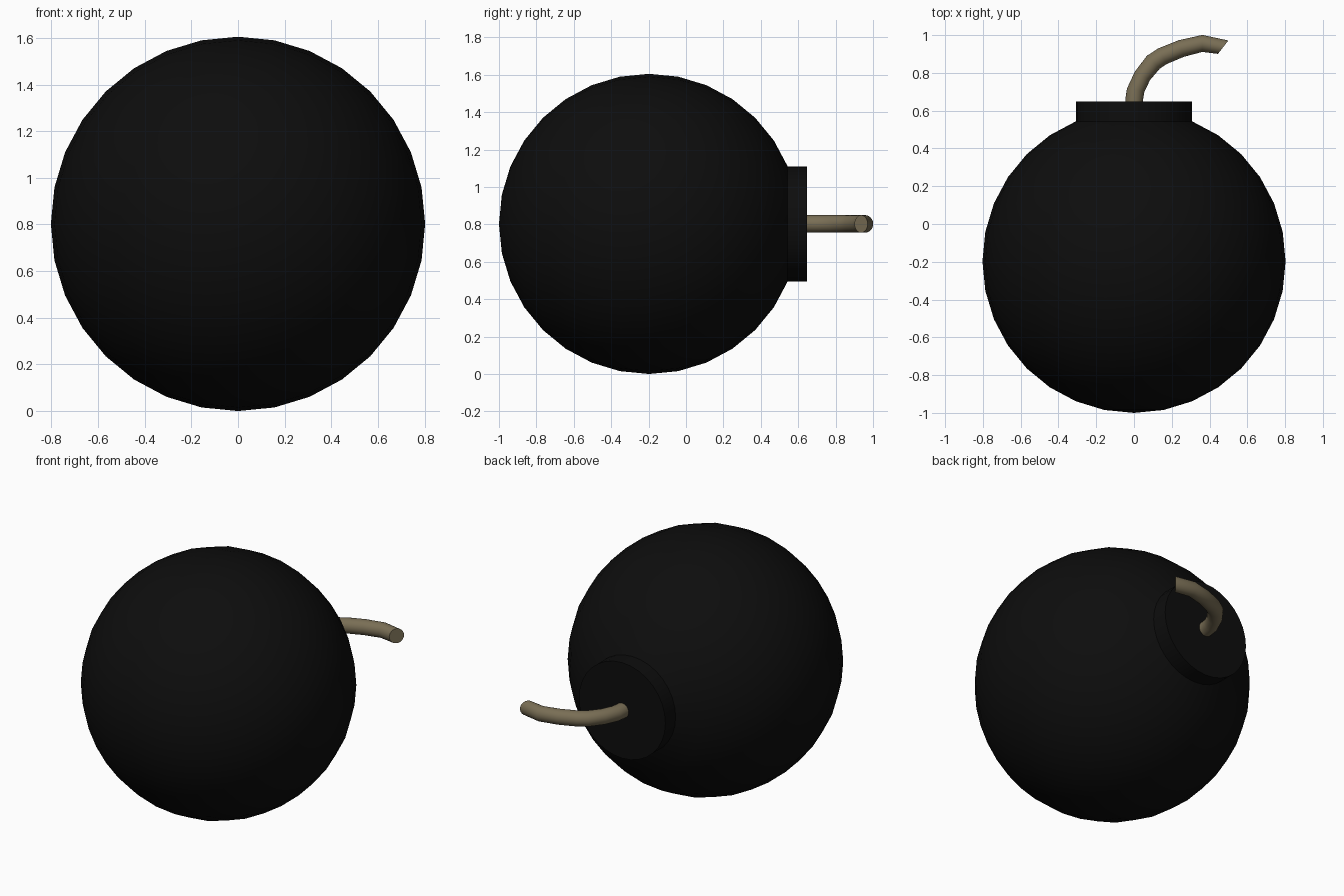
import bpy, bmesh, math
from mathutils import Vector

if "Cube" in bpy.data.objects:
    bpy.data.objects.remove(bpy.data.objects["Cube"])

CZ, CY, R, SEG = 0.8025, -0.1975, 0.8025, 32


def material(name, rgb):
    m = bpy.data.materials.new(name)
    m.diffuse_color = (*rgb, 1)
    m.use_nodes = True
    m.node_tree.nodes["Principled BSDF"].inputs["Base Color"].default_value = m.diffuse_color
    return m


def loft(name, rings, mat, angle):
    """Skin a list of point rings; one-point rings become poles, open ends are capped."""
    bm = bmesh.new()
    loops = [[bm.verts.new(p) for p in ring] for ring in rings]
    for a, b in zip(loops, loops[1:]):
        n = max(len(a), len(b))
        for i in range(n):
            j = (i + 1) % n
            if len(a) == 1:
                bm.faces.new((a[0], b[j], b[i]))
            else:
                bm.faces.new((a[i], a[j], b[j], b[i]))
    for end in (loops[0], loops[-1]):
        if len(end) > 1:
            bm.faces.new(end)
    bmesh.ops.recalc_face_normals(bm, faces=bm.faces)
    me = bpy.data.meshes.new(name)
    bm.to_mesh(me)
    bm.free()
    me.materials.append(mat)
    ob = bpy.data.objects.new(name, me)
    bpy.context.collection.objects.link(ob)
    bpy.ops.object.select_all(action='DESELECT')
    ob.select_set(True)
    bpy.context.view_layer.objects.active = ob
    bpy.ops.object.shade_smooth_by_angle(angle=math.radians(angle))
    return ob


def ring(centre, across, radius, n):
    """Circle spanned by a horizontal direction and the z axis."""
    return [centre + radius * (across * math.cos(t) + Vector((0, 0, 1)) * math.sin(t))
            for t in (2 * math.pi * i / n for i in range(n))]


black = material("matte black", (0.004, 0.004, 0.004))
tan = material("fuse tan", (0.19, 0.155, 0.09))

# round body lying along y, with its back cap pulled out into a flat neck
X = Vector((1, 0, 0))
rings = [[Vector((0, CY - R, CZ))]]
for k in range(1, 15):
    a = math.pi * k / 16
    rings.append(ring(Vector((0, CY - R * math.cos(a), CZ)), X, R * math.sin(a), SEG))
rings.append(ring(Vector((0, 0.648, CZ)), X, R * math.sin(math.pi / 8), SEG))
loft("bomb_body", rings, black, 30)

# bent fuse: x, y, angle of the cross-section, half width
path = [(0, 0.62, 0, 0.047), (0.001, 0.66, 0, 0.047), (0.009, 0.709, -10, 0.047),
        (0.045, 0.785, -29, 0.046), (0.103, 0.857, -45, 0.048), (0.15, 0.888, -60, 0.047),
        (0.25, 0.929, -70, 0.046), (0.362, 0.956, -90, 0.045), (0.472, 0.936, -128, 0.045)]
fuse = []
for x, y, deg, w in path:
    # left-to-right direction across the fuse, perpendicular to its run
    d = Vector((math.cos(math.radians(deg)), math.sin(math.radians(deg)), 0))
    fuse.append([Vector((x, y, CZ)) + w * math.cos(t) * d + Vector((0, 0, 0.047 * math.sin(t)))
                 for t in (2 * math.pi * i / 24 for i in range(24))])
loft("fuse", fuse, tan, 40)
